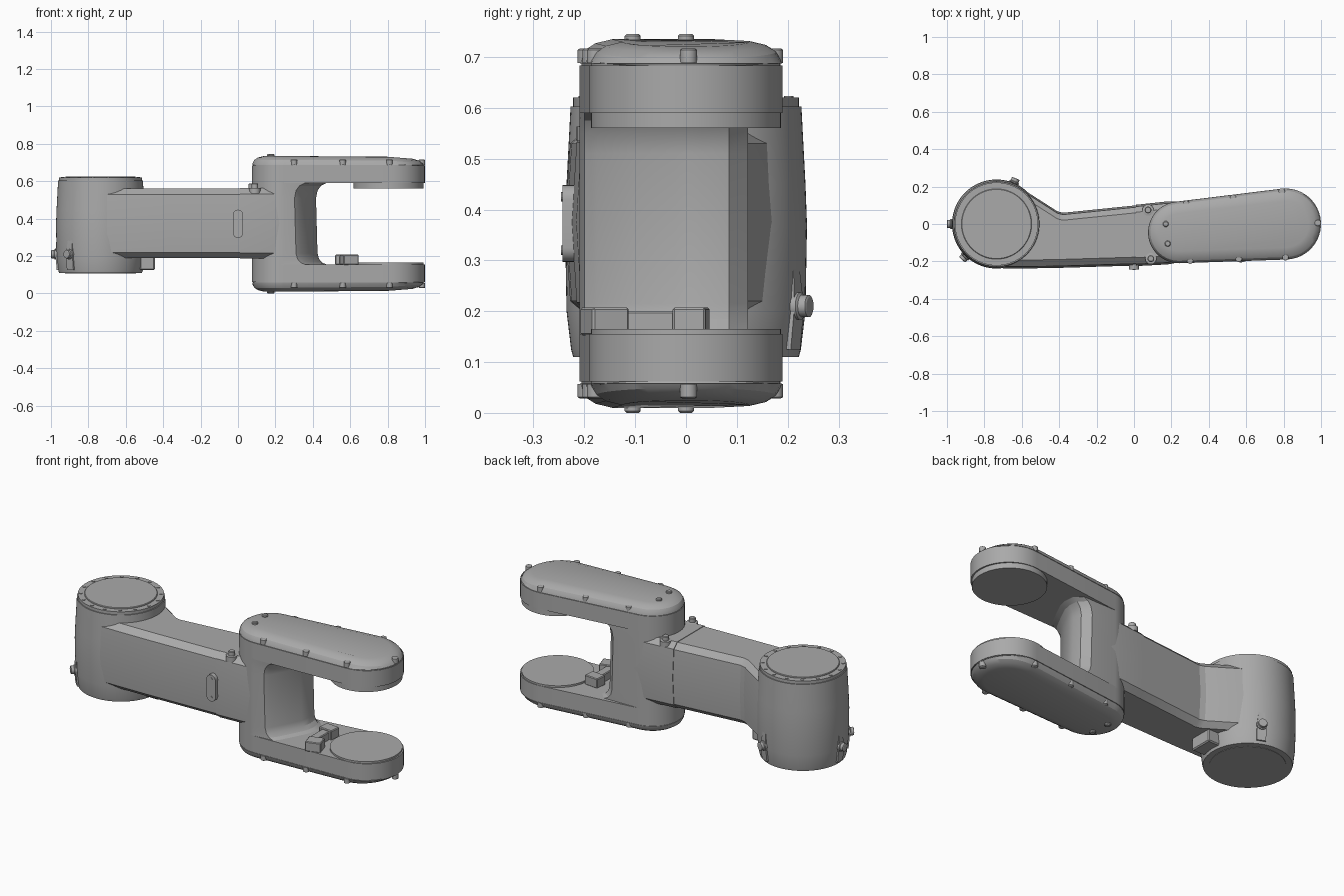
import bpy, bmesh
from math import sin, cos, pi, atan2, acos, hypot, radians
from mathutils import Vector, Matrix

if "Cube" in bpy.data.objects:
    bpy.data.objects.remove(bpy.data.objects["Cube"])

grey = bpy.data.materials.new("cast grey")
grey.use_nodes = True
grey.diffuse_color = (0.4, 0.4, 0.4, 1)
grey.node_tree.nodes["Principled BSDF"].inputs["Base Color"].default_value = (0.4, 0.4, 0.4, 1)

MID = 0.3725          # mirror height between the two fork prongs


def finish(name, bm, angle=25):
    bmesh.ops.recalc_face_normals(bm, faces=bm.faces)
    mesh = bpy.data.meshes.new(name)
    bm.to_mesh(mesh)
    bm.free()
    mesh.materials.append(grey)
    ob = bpy.data.objects.new(name, mesh)
    bpy.context.collection.objects.link(ob)
    bpy.ops.object.select_all(action='DESELECT')
    ob.select_set(True)
    bpy.context.view_layer.objects.active = ob
    bpy.ops.object.shade_smooth_by_angle(angle=radians(angle))
    return ob


def loft(name, rings, angle=25):
    """Skin a stack of equal-length closed rings and cap both ends."""
    bm = bmesh.new()
    loops = [[bm.verts.new(p) for p in ring] for ring in rings]
    n = len(loops[0])
    for a, b in zip(loops, loops[1:]):
        for i in range(n):
            j = (i + 1) % n
            bm.faces.new((a[i], a[j], b[j], b[i]))
    bm.faces.new(loops[0])
    bm.faces.new(loops[-1])
    return finish(name, bm, angle)


def lathe(name, centre, profile, axis=(0, 0, 1), sides=64):
    """Turn (radius, height) pairs around an axis through centre."""
    rot = Vector((0, 0, 1)).rotation_difference(Vector(axis)).to_matrix()
    rings = [[Vector(centre) + rot @ Vector((r * cos(2 * pi * i / sides), r * sin(2 * pi * i / sides), h))
              for i in range(sides)] for r, h in profile]
    return loft(name, rings)


def block(name, centre, size, turn=0.0, bevel=0.004):
    bm = bmesh.new()
    bmesh.ops.create_cube(bm, size=1)
    bmesh.ops.scale(bm, vec=size, verts=bm.verts)
    bmesh.ops.bevel(bm, geom=bm.edges[:], offset=bevel, segments=1, affect='EDGES')
    bm.transform(Matrix.Translation(centre) @ Matrix.Rotation(turn, 4, 'Z'))
    return finish(name, bm)


# Plan outline of a prong: two round ends joined by tangents
HUB, HUB_R = Vector((0.24, -0.045)), 0.165
TIP, TIP_R = Vector((0.81, 0.0)), 0.19
span = TIP - HUB
lean = atan2(span.y, span.x)
spread = acos((HUB_R - TIP_R) / span.length)


def arc(c, r, start, end, steps=24):
    return [(c.x + r * cos(start + (end - start) * i / steps),
             c.y + r * sin(start + (end - start) * i / steps)) for i in range(steps + 1)]


def hub_arc(inset=0.0):
    return arc(HUB, HUB_R - inset, lean + spread, lean + 2 * pi - spread)


def prong_outline(inset):
    return hub_arc(inset) + arc(TIP, TIP_R - inset, lean - spread, lean + spread)


# Shoulder drum with flanges and end caps
DRUM = (-0.735, 0, 0)
lathe("shoulder_drum", DRUM, [(0.222, 0.11), (0.226, 0.125), (0.235, 0.2), (0.238, 0.37),
                              (0.235, 0.45), (0.227, 0.603), (0.222, 0.603), (0.222, 0.62)], sides=96)
lathe("drum_top_cap", DRUM, [(0.188, 0.615), (0.188, 0.623), (0.185, 0.626)])
lathe("drum_bottom_cap", DRUM, [(0.19, 0.115), (0.19, 0.108)])
for i in range(16):
    a = 2 * pi * (i + 0.5) / 16
    lathe("drum_cap_screw", (DRUM[0] + 0.206 * cos(a), 0.206 * sin(a), 0.615),
          [(0.009, 0), (0.009, 0.008)], sides=12)

# Side connectors on the drum, each with a tapered rib above
for deg in (67, 180, 226):
    a = radians(deg)
    out = Vector((cos(a), sin(a), 0))
    side = Vector((-out.y, out.x, 0))
    base = Vector((DRUM[0], 0, 0.21))
    lathe("drum_connector", base + out * 0.215,
          [(0.027, 0), (0.027, 0.03), (0.022, 0.033), (0.022, 0.048), (0.018, 0.05)], out, 24)
    loft("connector_rib", [[base + out * r + side * s * w + Vector((0, 0, h))
                            for r, s in ((0.2, -1), (depth, -1), (depth, 1), (0.2, 1))]
                           for h, w, depth in ((-0.085, 0.024, 0.234), (0, 0.024, 0.242), (0.1, 0.012, 0.234))])


# Arm beam with drafted sides, then a slightly larger collar behind the seam
def beam_ring(x, front, back, grow=0.0):
    f, b = front - grow, back + grow
    low, high = 0.19 - grow, 0.56 + grow
    return [(x, f, 0.375), (x, f + 0.01, low + 0.03), (x, f + 0.045, low), (x, b - 0.04, low),
            (x, b - 0.01, low + 0.03), (x, b, 0.375), (x, b - 0.01, high - 0.03),
            (x, b - 0.04, high), (x, f + 0.045, high), (x, f + 0.01, high - 0.03)]


stations = [(-0.7, -0.238, 0.225), (-0.61, -0.238, 0.196), (-0.41, -0.235, 0.068),
            (-0.38, -0.234, 0.06), (0.012, -0.222, 0.1)]
loft("arm_beam", [beam_ring(*s) for s in stations], 15)
loft("arm_collar", [beam_ring(0.012, -0.222, 0.1, 0.003), beam_ring(0.18, -0.213, 0.118, 0.003),
                    beam_ring(0.3, -0.195, 0.118)], 15)

# Fork pillar, flaring into both prongs
inner = [(0.31, -0.2), (0.335, -0.175), (0.375, -0.1), (0.415, -0.02), (0.425, 0.03), (0.42, 0.085), (0.38, 0.122)]
pillar = []
for z, push in ((0.15, 0.06), (0.165, 0.025), (0.185, 0.008), (0.215, 0), (0.51, -0.008),
                (0.55, 0), (0.575, 0.018), (0.595, 0.055)):
    pillar.append([(x, y, z) for x, y in hub_arc()] + [(x + push, y, z) for x, y in inner])
loft("fork_pillar", pillar)

# Prongs, tip pads and their screws, mirrored about the mid height
SHELL = [(0.59, 0), (0.683, 0), (0.683, 0.004), (0.687, 0.004), (0.687, 0.001), (0.7, 0.004),
         (0.715, 0.013), (0.727, 0.032), (0.735, 0.065)]
RIM = [(0.28, 0.108), (0.53, 0.14), (0.79, 0.174), (0.983, 0.005), (0.81, -0.178), (0.56, -0.187), (0.30, -0.196)]
for label, s in (("upper", 1), ("lower", -1)):
    def height(z):
        return z if s > 0 else 2 * MID - z

    rings = []
    for z, inset in SHELL:
        rings.append([(x, y, height(z - (max(0, x - 0.75) * 0.08 if z > 0.69 else 0)))
                      for x, y in prong_outline(inset)])
    loft(label + "_prong", rings)
    pad = 0.56 if s > 0 else 0.165
    lathe(label + "_tip_pad", (0.805, 0, 0), [(0.187, height(0.6)), (0.187, pad)])
    for x, y in RIM:
        lathe(label + "_rim_screw", (x, y, 0),
              [(0.017, height(0.688)), (0.017, height(0.714)), (0.012, height(0.717))], sides=16)
    for x, y in ((0.17, 0.0), (0.18, -0.105)):
        lathe(label + "_hub_screw", (x, y, 0),
              [(0.016, height(0.72)), (0.016, height(0.741)), (0.012, height(0.745))], sides=16)

# Cable plugs on the lower prong
block("plug_front", (0.595, -0.16, 0.18), (0.085, 0.075, 0.055), 0.3)
block("plug_back", (0.565, 0.01, 0.18), (0.085, 0.065, 0.055), -0.1)
block("plug_bridge", (0.565, -0.075, 0.175), (0.05, 0.13, 0.05))

# Fittings on top of the collar
for x, y in ((0.075, 0.075), (0.09, -0.185)):
    lathe("collar_fitting", (x, y, 0.535), [(0.03, 0), (0.03, 0.028), (0.018, 0.03), (0.018, 0.05), (0.014, 0.053)], sides=24)

# Oval cover plate on the arm front with two screws
oval = arc(Vector((0, 0.42)), 0.028, 0, pi, 12) + arc(Vector((0, 0.325)), 0.028, pi, 2 * pi, 12)
loft("cover_plate", [[(x, y, z) for x, z in oval] for y in (-0.215, -0.243)])
for z in (0.32, 0.425):
    lathe("cover_screw", (0, -0.24, z), [(0.009, 0), (0.009, 0.006)], (0, -1, 0), 12)

# Stop block under the arm beside the drum
block("stop_block", (-0.485, -0.02, 0.165), (0.08, 0.13, 0.08), 0, 0.006)
